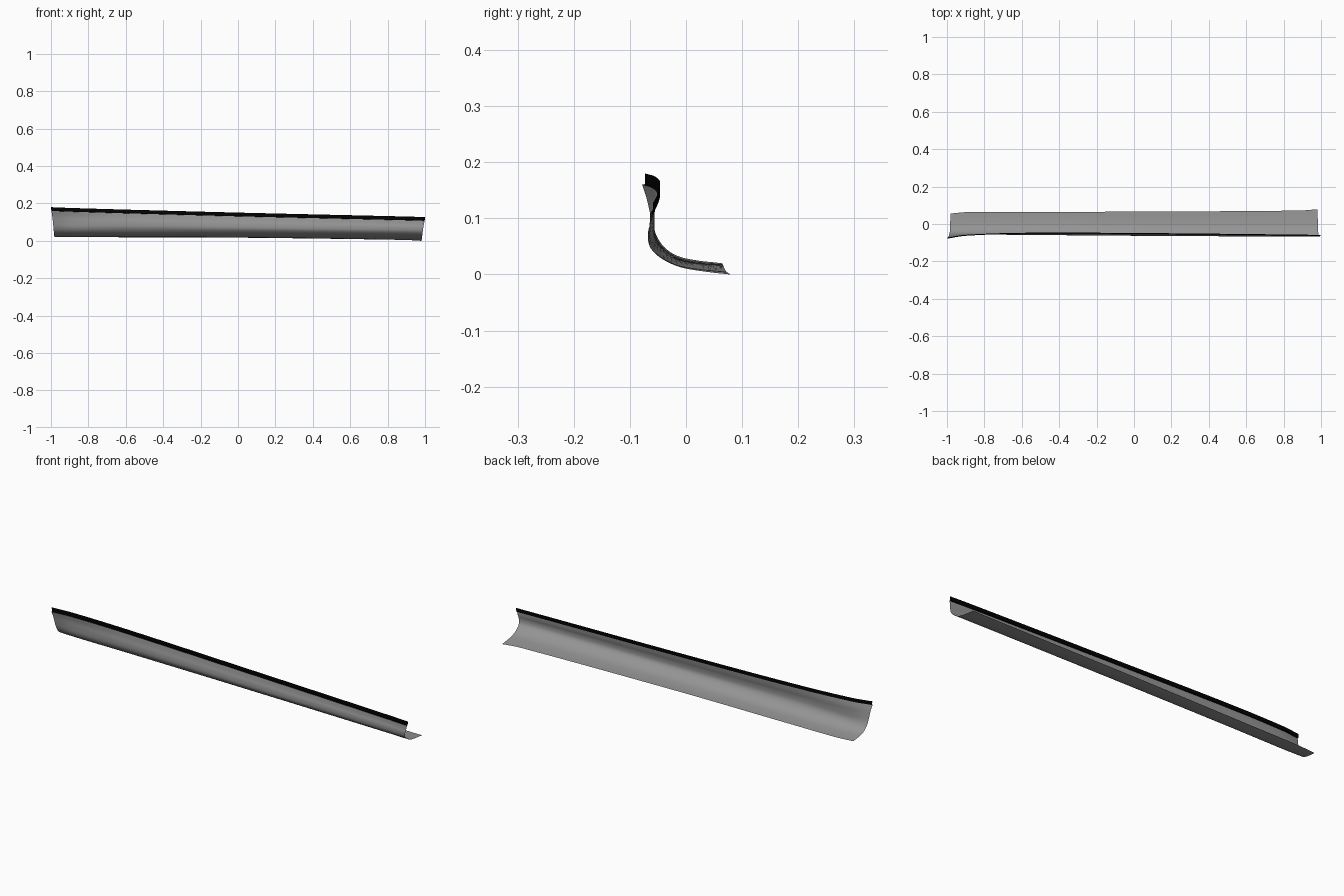
import bpy

if "Cube" in bpy.data.objects:
    bpy.data.objects.remove(bpy.data.objects["Cube"])

# Cross-sections (y, z) along the length, from back edge of flange to top of wall
SECTIONS = [
    (-1.0, [(.056, .021), (.02, .025), (-.015, .033), (-.04, .050), (-.055, .075), (-.063, .105), (-.070, .135), (-.078, .160)]),
    (-.90, [(.064, .020), (.025, .023), (-.012, .030), (-.04, .047), (-.054, .070), (-.057, .100), (-.058, .130), (-.063, .156)]),
    (-.60, [(.065, .019), (.025, .022), (-.012, .029), (-.04, .046), (-.056, .070), (-.058, .097), (-.054, .122), (-.052, .147)]),
    (0.0, [(.066, .017), (.025, .019), (-.014, .026), (-.043, .042), (-.061, .063), (-.062, .088), (-.057, .109), (-.053, .131)]),
    (0.9, [(.072, .005), (.030, .009), (-.012, .016), (-.044, .031), (-.064, .050), (-.068, .072), (-.064, .091), (-.062, .110)]),
    (1.0, [(.079, .000), (.035, .005), (-.010, .013), (-.043, .028), (-.063, .047), (-.068, .068), (-.065, .088), (-.064, .107)]),
]


def spline(xs, vs, x):
    """Smooth curve through (xs, vs), evaluated at x."""
    n = len(xs)
    i = max(k for k in range(n - 1) if xs[k] <= x or k == 0)

    def slope(k):
        a, b = max(k - 1, 0), min(k + 1, n - 1)
        return (vs[b] - vs[a]) / (xs[b] - xs[a])
    h = xs[i + 1] - xs[i]
    t = (x - xs[i]) / h
    return ((2*t**3 - 3*t**2 + 1) * vs[i] + (t**3 - 2*t**2 + t) * h * slope(i)
            + (3*t**2 - 2*t**3) * vs[i + 1] + (t**3 - t**2) * h * slope(i + 1))


def section_at(x, steps=4):
    """Interpolated and refined cross-section at x."""
    xs = [s[0] for s in SECTIONS]
    count = len(SECTIONS[0][1])
    pts = [[spline(xs, [s[1][k][c] for s in SECTIONS], x) for c in (0, 1)] for k in range(count)]
    ks = list(range(count))
    return [tuple(spline(ks, [p[c] for p in pts], j / steps) for c in (0, 1))
            for j in range((count - 1) * steps + 1)]


def loft(name, rows, color):
    """Smooth sheet through rows of points, with a flat colour."""
    m = len(rows[0])
    verts = [v for r in rows for v in r]
    faces = [(i*m + j, (i+1)*m + j, (i+1)*m + j + 1, i*m + j + 1)
             for i in range(len(rows) - 1) for j in range(m - 1)]
    me = bpy.data.meshes.new(name)
    me.from_pydata(verts, [], faces)
    ob = bpy.data.objects.new(name, me)
    bpy.context.collection.objects.link(ob)
    bpy.context.view_layer.objects.active = ob
    ob.select_set(True)
    bpy.ops.object.shade_smooth_by_angle(angle=0.7)
    ob.select_set(False)
    mat = bpy.data.materials.new(name + "_color")
    mat.diffuse_color = (color, color, color, 1)
    mat.use_nodes = True
    mat.node_tree.nodes["Principled BSDF"].inputs["Base Color"].default_value = mat.diffuse_color
    me.materials.append(mat)


N = 80
panel_rows, trim_rows = [], []
for i in range(N + 1):
    x = -1 + 2 * i / N
    sec = section_at(x)
    last = len(sec) - 1
    # Ends lean outward towards the top
    panel_rows.append([(x * (.982 + .016 * (j / last) ** 2), y, z) for j, (y, z) in enumerate(sec)])
    # Trim stands on the wall, stepped slightly inward
    y, z = sec[-1]
    trim_rows.append([(x * f, y + dy, z + dz) for f, dy, dz in
                      ((.998, 0, 0), (.998, .005, .001), (.999, .005, .010), (1, .005, .020))])

loft("side_panel", panel_rows, .3)
loft("top_edge_trim", trim_rows, .0005)
